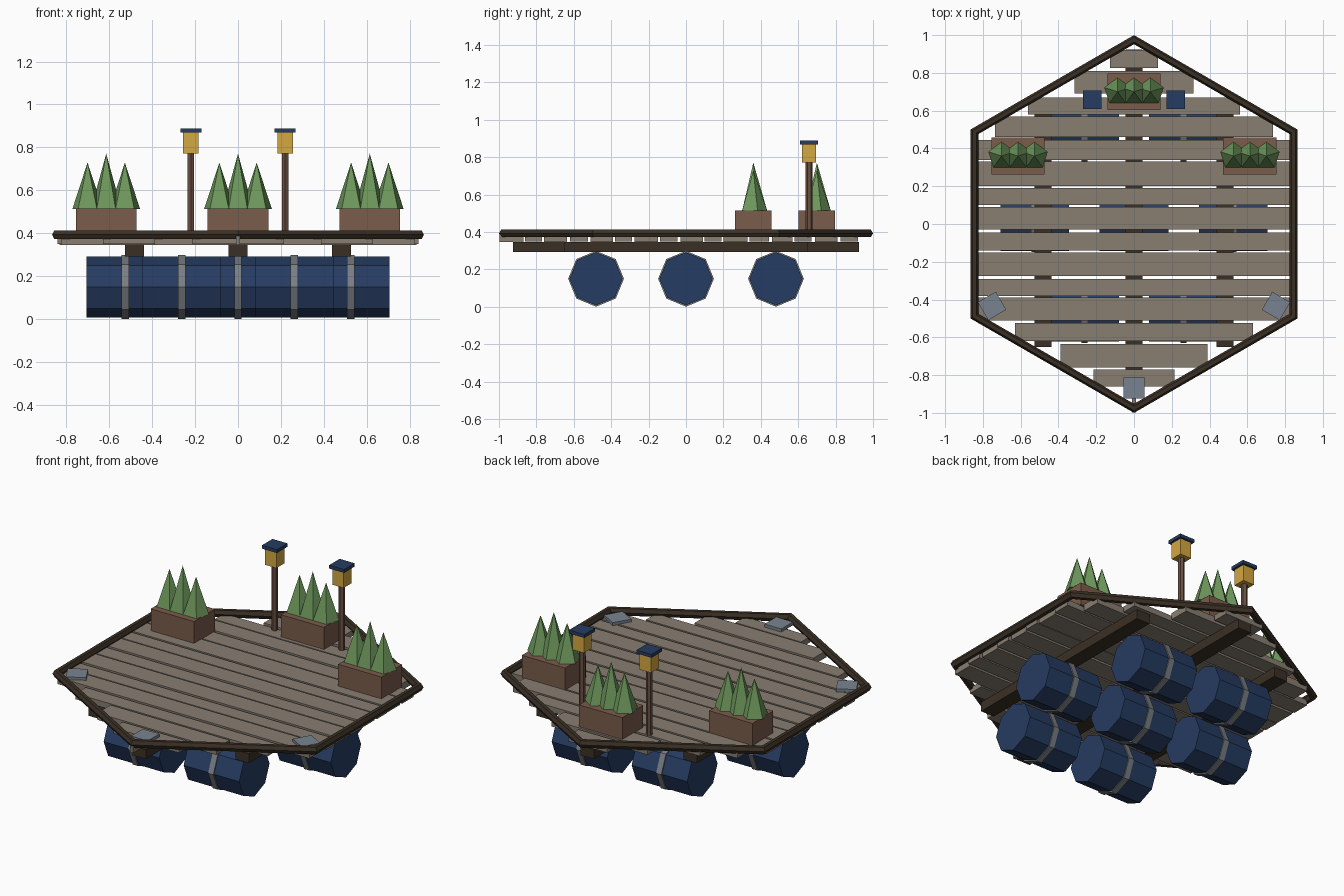
import bpy, math
from mathutils import Matrix, Vector

if "Cube" in bpy.data.objects:
    bpy.data.objects.remove(bpy.data.objects["Cube"])


def material(name, r, g, b):
    lin = lambda c: ((c / 255 + 0.055) / 1.055) ** 2.4
    m = bpy.data.materials.new(name)
    m.diffuse_color = (lin(r), lin(g), lin(b), 1)
    m.use_nodes = True
    m.node_tree.nodes["Principled BSDF"].inputs["Base Color"].default_value = m.diffuse_color
    return m


PLANK = material("weathered_wood", 136, 125, 113)
DARK = material("dark_timber", 58, 48, 37)
BROWN = material("planter_brown", 122, 93, 75)
POST = material("post_brown", 106, 80, 66)
NAVY = material("navy_blue", 38, 60, 98)
STEEL = material("steel_grey", 122, 126, 131)
PAD = material("slate_grey", 121, 131, 144)
GREEN = material("leaf_green", 110, 152, 92)
AMBER = material("lantern_amber", 212, 168, 66)


def finish(ob, name, mat):
    ob.name = name
    ob.data.materials.append(mat)
    return ob


def box(name, mat, x, y, z0, z1, sx, sy, rot=0):
    """Box centred on x, y and spanning z0 to z1."""
    bpy.ops.mesh.primitive_cube_add(size=1)
    ob = bpy.context.object
    ob.data.transform(Matrix.Translation((x, y, (z0 + z1) / 2))
                      @ Matrix.Rotation(rot, 4, 'Z')
                      @ Matrix.Diagonal((sx, sy, z1 - z0, 1)))
    return finish(ob, name, mat)


def cone(name, mat, sides, r1, r2, depth, loc, along_x=False):
    """Cone or prism centred on loc, upright or lying along x."""
    bpy.ops.mesh.primitive_cone_add(vertices=sides, radius1=r1, radius2=r2, depth=depth)
    ob = bpy.context.object
    turn = Matrix.Rotation(math.pi / 2, 4, 'Y') if along_x else Matrix()
    ob.data.transform(Matrix.Translation(Vector(loc)) @ turn)
    return finish(ob, name, mat)


# Deck planks: front edge, back edge, half length
PLANKS = [(-.998, -.87, .01), (-.86, -.77, .215), (-.76, -.635, .39), (-.62, -.525, .63),
          (-.51, -.39, .825), (-.38, -.29, .84), (-.275, -.15, .832), (-.14, -.045, .84),
          (-.03, .09, .832), (.10, .19, .84), (.20, .33, .832), (.34, .445, .838),
          (.46, .57, .735), (.58, .67, .56), (.69, .81, .315), (.825, .92, .127)]
for i, (y0, y1, half) in enumerate(PLANKS):
    drop = 0.004 * (i % 2)
    box("deck_plank", PLANK, 0, (y0 + y1) / 2, .346 + drop, .386 - drop / 2, 2 * half, y1 - y0)

# Hexagonal rim
bpy.ops.mesh.primitive_torus_add(major_segments=6, minor_segments=6,
                                 major_radius=.976, minor_radius=.024)
rim = finish(bpy.context.object, "deck_rim", DARK)
rim.data.transform(Matrix.Translation((0, 0, .393)) @ Matrix.Rotation(math.pi / 6, 4, 'Z'))

# Joists under the deck
for x, half in ((-.482, .65), (0, .925), (.482, .65)):
    box("joist", DARK, x, 0, .292, .348, .088, 2 * half)

# Seven float barrels in rows of 2, 3, 2, each with a steel band
for y, xs in ((-.481, (-.262, .262)), (0, (-.525, 0, .525)), (.481, (-.262, .262))):
    for x in xs:
        cone("float_barrel", NAVY, 8, .142, .142, .364, (x, y, .15), True)
        cone("barrel_band", STEEL, 8, .149, .149, .034, (x, y, .15), True)

# Planters with three shrubs each
for px, py in ((-.614, .36), (0, .70), (.614, .36)):
    box("planter_box", BROWN, px, py, .38, .515, .283, .195)
    for dx, h in ((-.087, .215), (0, .257), (.087, .215)):
        cone("shrub", GREEN, 5, .074, 0, h, (px + dx, py, .514 + h / 2))

# Lantern posts
for x in (-.22, .22):
    cone("lantern_post", POST, 6, .018, .018, .395, (x, .658, .5775))
    box("lantern", AMBER, x, .658, .772, .87, .074, .074)
    box("lantern_roof", NAVY, x, .658, .869, .889, .098, .098)

# Corner plates at the three front corners
for deg in (210, 270, 330):
    a = math.radians(deg)
    box("corner_plate", PAD, .868 * math.cos(a), .868 * math.sin(a), .384, .402, .11, .11, a)
